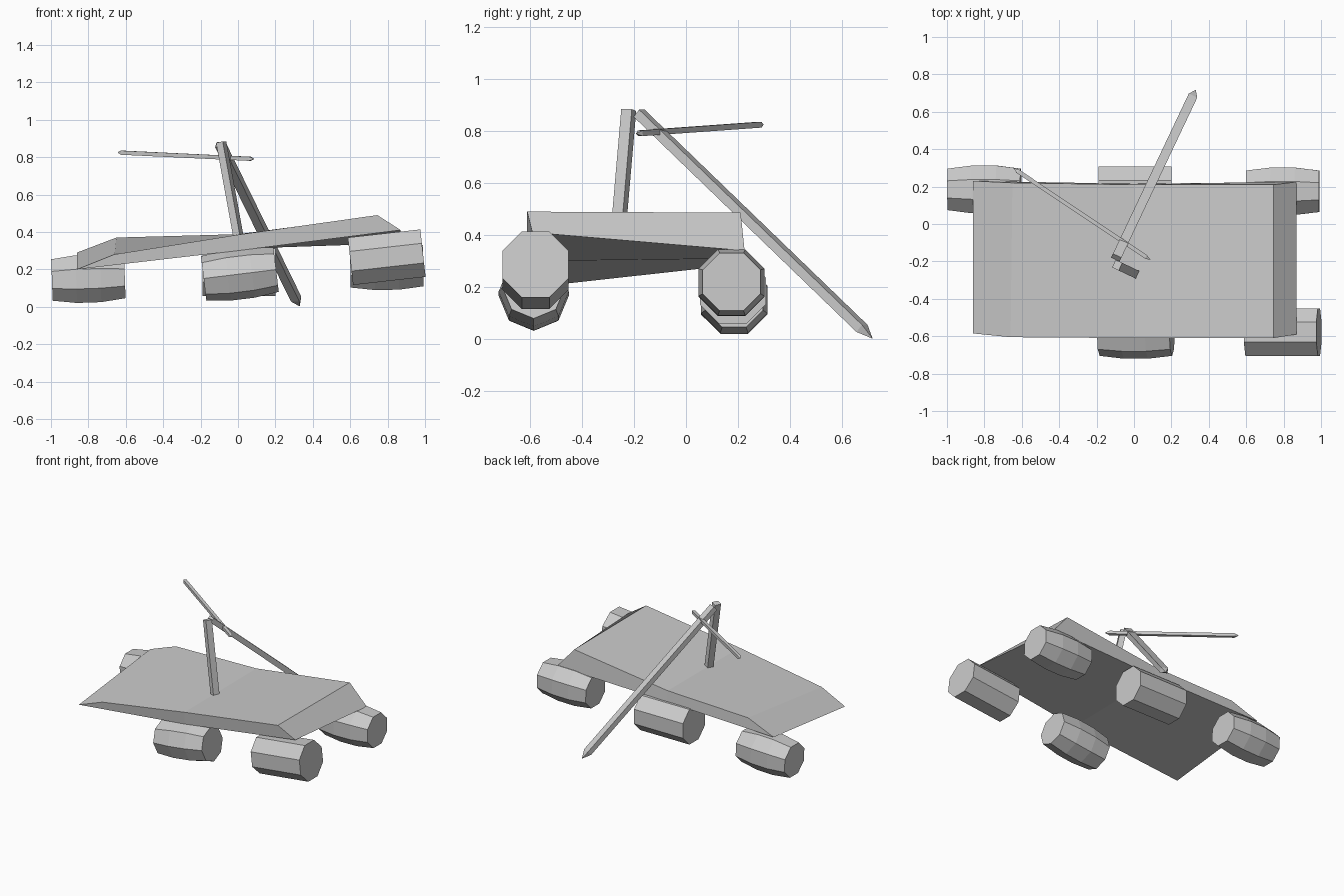
import bpy, bmesh
from math import radians, sin, cos, pi
from mathutils import Vector, Matrix

if "Cube" in bpy.data.objects:
    bpy.data.objects.remove(bpy.data.objects["Cube"])


def make(name, verts, faces):
    me = bpy.data.meshes.new(name)
    me.from_pydata([tuple(v) for v in verts], [], faces)
    bm = bmesh.new()
    bm.from_mesh(me)
    bmesh.ops.recalc_face_normals(bm, faces=bm.faces)
    bm.to_mesh(me)
    bm.free()
    ob = bpy.data.objects.new(name, me)
    bpy.context.collection.objects.link(ob)
    return ob


def loft(name, rings, start=None, end=None):
    """Skin equal rings of points; close each end flat or with a tip point."""
    n = len(rings[0])
    verts = [p for r in rings for p in r]
    faces = [(i * n + j, i * n + (j + 1) % n, (i + 1) * n + (j + 1) % n, (i + 1) * n + j)
             for i in range(len(rings) - 1) for j in range(n)]
    for tip, base in ((start, 0), (end, len(verts) - n)):
        if tip is None:
            faces.append(tuple(range(base, base + n)))
        else:
            verts.append(tip)
            k = len(verts) - 1
            faces += [(base + j, base + (j + 1) % n, k) for j in range(n)]
    return make(name, verts, faces)


def bar(name, a, b, width, thick, tip_a=0, tip_b=0, spin=0):
    """Rectangular bar from a to b with optional pointed ends."""
    a, b = Vector(a), Vector(b)
    d = (b - a).normalized()
    w = Matrix.Rotation(spin, 3, d) @ d.cross(Vector((0, 0, 1))).normalized()
    t = d.cross(w)

    def ring(c):
        return [c + w * width / 2 * s + t * thick / 2 * u
                for s, u in ((-1, -1), (1, -1), (1, 1), (-1, 1))]
    return loft(name, [ring(a + d * tip_a), ring(b - d * tip_b)],
                a if tip_a else None, b if tip_b else None)


def wheel(name, centre, tilt, r_end, r_mid, phase):
    """Eight-sided roller along x, bulged when r_mid is larger."""
    stations = ((-.195, r_end), (-.065, r_mid), (.065, r_mid), (.195, r_end))
    if r_end == r_mid:
        stations = (stations[0], stations[-1])
    m = Matrix.Translation(centre) @ Matrix.Rotation(-radians(tilt), 4, 'Y')
    rings = [[m @ Vector((x, r * cos(phase + k * pi / 4), r * sin(phase + k * pi / 4)))
              for k in range(8)] for x, r in stations]
    return loft(name, rings)


# twisted hull: sections are front bottom, front top, back top, back bottom
loft("hull", [
    [(-.86, -.585, .20), (-.66, -.605, .28), (-.65, .22, .37), (-.86, .23, .29)],
    [(0, -.61, .30), (0, -.61, .385), (0, .21, .388), (0, .215, .31)],
    [(.87, -.59, .41), (.745, -.61, .49), (.745, .21, .486), (.87, .225, .34)],
])

# five rollers (the front left one is missing)
wheel("front_right_wheel", (.795, -.578, .265), 6.4, .138, .138, pi / 8)
wheel("front_middle_wheel", (.01, -.585, .175), 7, .12, .135, 0)
wheel("back_left_wheel", (-.8, .185, .15), 2, .12, .138, pi / 8)
wheel("back_middle_wheel", (.005, .18, .185), 0, .137, .137, pi / 8)
wheel("back_right_wheel", (.795, .175, .217), 1, .12, .137, pi / 8)

# mast, long leaning spar and thin cross rod
bar("mast", (.005, -.265, .36), (-.09, -.22, .88), .045, .04)
bar("leaning_spar", (-.095, -.18, .868), (.33, .717, .002), .05, .036, tip_b=.06)
bar("cross_rod", (-.645, .298, .825), (.088, -.192, .79), .022, .022,
    tip_a=.03, tip_b=.03)
